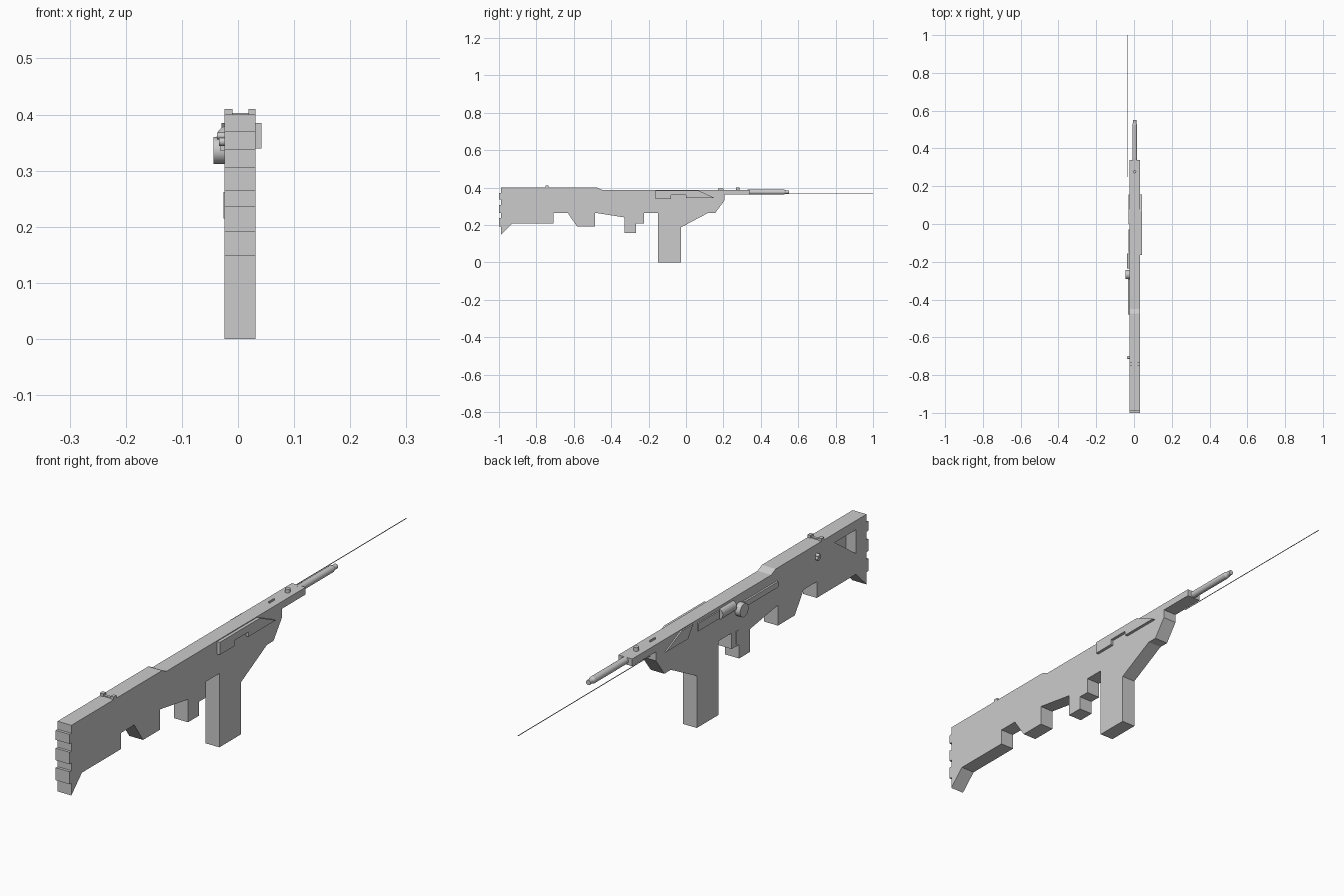
import bpy, bmesh, math
from mathutils import Matrix, Vector

cube = bpy.data.objects.get("Cube")
if cube:
    bpy.data.objects.remove(cube, do_unlink=True)

grey = bpy.data.materials.new("plain_grey")
grey.use_nodes = True
COLOUR = (0.6, 0.6, 0.6, 1)
grey.diffuse_color = COLOUR
grey.node_tree.nodes["Principled BSDF"].inputs["Base Color"].default_value = COLOUR

LEFT, RIGHT = -0.024, 0.031      # body side planes
MID = (LEFT + RIGHT) / 2


def finish(name, bm, smooth=False):
    bmesh.ops.recalc_face_normals(bm, faces=bm.faces)
    mesh = bpy.data.meshes.new(name)
    bm.to_mesh(mesh)
    bm.free()
    mesh.materials.append(grey)
    obj = bpy.data.objects.new(name, mesh)
    bpy.context.scene.collection.objects.link(obj)
    if smooth:
        bpy.ops.object.select_all(action='DESELECT')
        obj.select_set(True)
        bpy.context.view_layer.objects.active = obj
        bpy.ops.object.shade_smooth_by_angle(angle=math.radians(35))
    return obj


def slab(name, profile, x0, x1):
    """Side profile of (y, z) points extruded from x0 to x1."""
    bm = bmesh.new()
    face = bm.faces.new([bm.verts.new((x0, y, z)) for y, z in profile])
    new = bmesh.ops.extrude_face_region(bm, geom=[face])["geom"]
    verts = [v for v in new if isinstance(v, bmesh.types.BMVert)]
    bmesh.ops.translate(bm, verts=verts, vec=(x1 - x0, 0, 0))
    return finish(name, bm)


def box(name, x, y, z):
    return slab(name, [(y[0], z[0]), (y[1], z[0]), (y[1], z[1]), (y[0], z[1])], *x)


def rod(name, start, end, r0, r1=None, sides=24):
    start, end = Vector(start), Vector(end)
    axis = end - start
    turn = axis.to_track_quat('Z', 'Y').to_matrix().to_4x4()
    bm = bmesh.new()
    bmesh.ops.create_cone(bm, cap_ends=True, segments=sides, radius1=r0,
                          radius2=r0 if r1 is None else r1, depth=axis.length,
                          matrix=Matrix.Translation((start + end) / 2) @ turn)
    return finish(name, bm, smooth=True)


# Body: stock, grips, magazine and handguard in one silhouette
outline = [
    (-0.99, 0.40), (-0.475, 0.40), (-0.45, 0.388), (0.34, 0.388), (0.34, 0.362),
    (0.205, 0.362), (0.205, 0.33), (0.157, 0.265), (0.12, 0.265), (-0.027, 0.187),
    (-0.027, 0), (-0.15, 0), (-0.15, 0.265), (-0.225, 0.265), (-0.225, 0.208),
    (-0.267, 0.208), (-0.267, 0.158), (-0.328, 0.158), (-0.328, 0.24),
    (-0.487, 0.265), (-0.487, 0.192), (-0.583, 0.192), (-0.633, 0.265),
    (-0.708, 0.265), (-0.708, 0.207), (-0.93, 0.207), (-0.99, 0.148)]
body = slab("body", outline, LEFT, RIGHT)

# Triangular recess in the left of the stock
cutter = slab("recess_cutter", [(-0.81, 0.367), (-0.93, 0.367), (-0.93, 0.282)],
              LEFT - 0.02, LEFT + 0.04)
cutter.hide_render = True
cut = body.modifiers.new("recess", 'BOOLEAN')
cut.operation = 'DIFFERENCE'
cut.solver = 'EXACT'
cut.object = cutter
bpy.context.view_layer.update()
shape = body.evaluated_get(bpy.context.evaluated_depsgraph_get())
carved = bpy.data.meshes.new_from_object(shape)
body.modifiers.clear()
body.data = carved
bpy.data.objects.remove(cutter, do_unlink=True)

# Butt pad ribs
for i, z in enumerate([(0.192, 0.237), (0.264, 0.307), (0.337, 0.371)]):
    box(f"butt_rib_{i + 1}", (LEFT, RIGHT), (-1.0, -0.985), z)

# Barrel, muzzle and the long thin line beside them
rod("barrel", (MID, 0.33, 0.376), (MID, 0.525, 0.376), 0.0125)
rod("muzzle_taper", (MID, 0.525, 0.376), (MID, 0.535, 0.376), 0.0125, 0.009)
rod("muzzle", (MID, 0.535, 0.376), (MID, 0.55, 0.376), 0.009)
rod("thin_line", (-0.032, 0.25, 0.366), (-0.032, 1.0, 0.366), 0.0015, sides=6)

# Stepped plate on the right face
slab("side_plate", [(-0.163, 0.385), (0.065, 0.385), (0.155, 0.343), (0, 0.343),
                    (0, 0.36), (-0.08, 0.36), (-0.08, 0.34), (-0.163, 0.34)],
     RIGHT - 0.002, 0.042)

# Sloped plate and bolt parts on the left face
slab("left_plate", [(0, 0.385), (0.065, 0.385), (0.155, 0.343), (0.03, 0.343)],
     -0.029, LEFT + 0.002)
box("bolt_carrier", (-0.029, LEFT + 0.002), (-0.15, -0.03), (0.348, 0.376))
rod("bolt_cover", (-0.018, -0.235, 0.36), (-0.018, -0.155, 0.36), 0.02)
rod("charging_knob", (-0.044, -0.268, 0.336), (LEFT + 0.002, -0.268, 0.336), 0.024)
box("bolt_rail", (-0.031, LEFT + 0.002), (-0.48, -0.29), (0.335, 0.355))
box("trigger_plate", (-0.026, LEFT + 0.002), (-0.262, -0.25), (0.215, 0.262))

# Sling swivel on the stock
rod("sling_stud", (-0.034, -0.707, 0.352), (LEFT + 0.002, -0.707, 0.352), 0.008, sides=12)
rod("sling_button", (-0.037, -0.707, 0.362), (LEFT + 0.002, -0.707, 0.362), 0.006, sides=12)

# Sights
for side, x in (("left", (LEFT, -0.01)), ("right", (0.019, RIGHT))):
    box(f"rear_sight_{side}", x, (-0.75, -0.734), (0.395, 0.41))
box("rear_sight_base", (LEFT, RIGHT), (-0.747, -0.737), (0.395, 0.403))
rod("front_sight", (MID, 0.277, 0.385), (MID, 0.277, 0.401), 0.009, sides=12)
box("front_sight_fin", (MID - 0.002, MID + 0.002), (0.17, 0.2), (0.385, 0.394))
